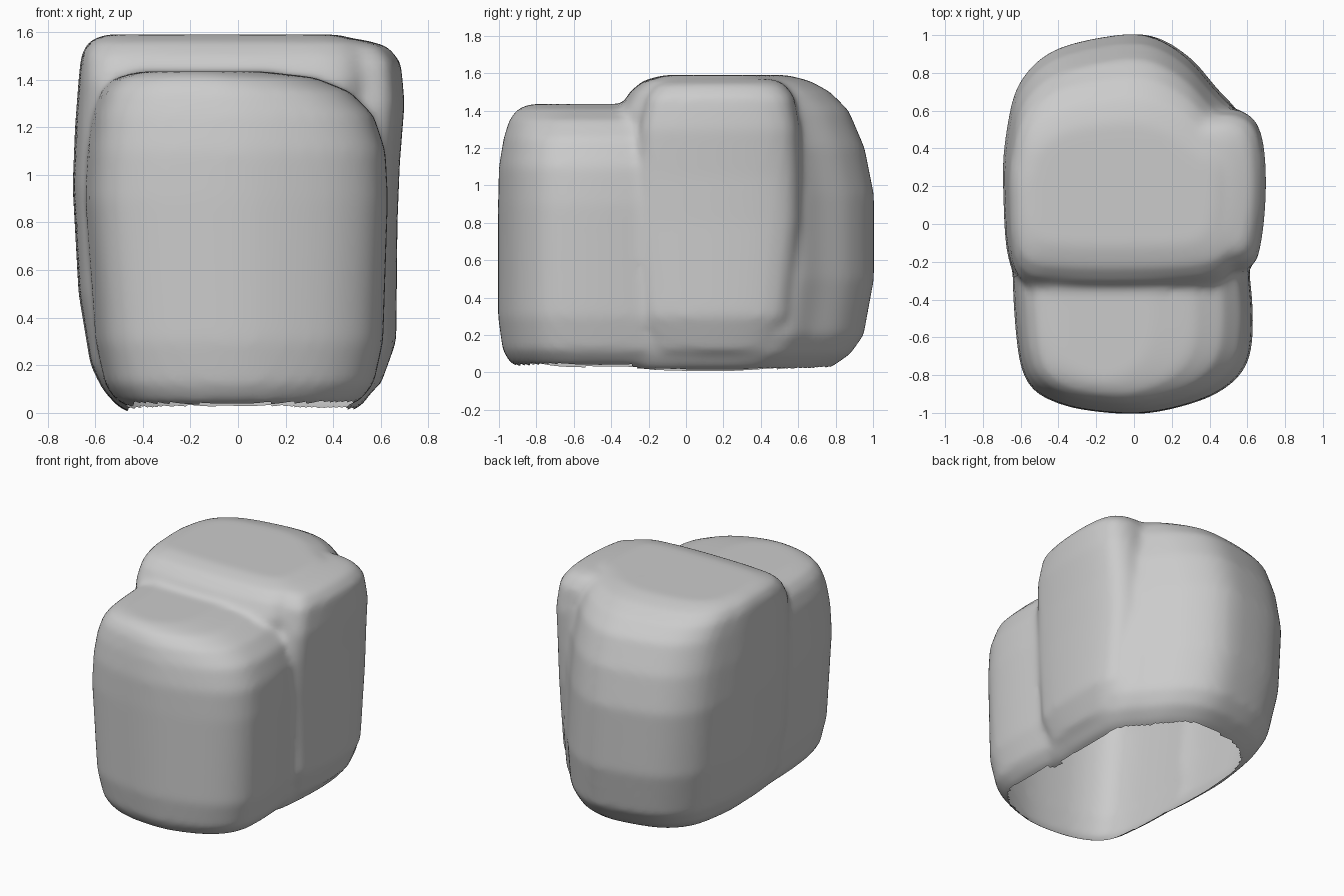
import bpy, bmesh, math
from mathutils import Vector

if "Cube" in bpy.data.objects:
    bpy.data.objects.remove(bpy.data.objects["Cube"])


def smooth_outline(pts, steps=6):
    """Closed Catmull-Rom curve through pts, normalised to a -1..1 box."""
    out, n = [], len(pts)
    P = [Vector(p) for p in pts]
    for i in range(n):
        a, b, c, d = (P[(i + k) % n] for k in (-1, 0, 1, 2))
        for s in range(steps):
            t = s / steps
            out.append(0.5 * (2*b + (c - a)*t + (2*a - 5*b + 4*c - d)*t*t
                              + (3*b - a - 3*c + d)*t**3))
    x0, x1 = min(p.x for p in out), max(p.x for p in out)
    y0, y1 = min(p.y for p in out), max(p.y for p in out)
    return [((p.x - x0)/(x1 - x0), (p.y - y0)/(y1 - y0)) for p in out]


def loft(bm, pts, levels):
    """Closed solid: the outline fitted to (z, x0, x1, y0, y1) at each level."""
    shape = smooth_outline(pts)
    rings = [[bm.verts.new((x0 + u*(x1 - x0), y0 + v*(y1 - y0), z)) for u, v in shape]
             for z, x0, x1, y0, y1 in levels]
    n = len(shape)
    faces = [bm.faces.new(rings[0]), bm.faces.new(rings[-1])]
    for lo, hi in zip(rings, rings[1:]):
        for i in range(n):
            j = (i + 1) % n
            faces.append(bm.faces.new((lo[i], lo[j], hi[j], hi[i])))
    bmesh.ops.recalc_face_normals(bm, faces=faces)


bm = bmesh.new()

# lower front block
loft(bm, [(-.1, -1), (-.4, -.95), (-.58, -.82), (-.64, -.5), (-.65, 0), (-.6, .35),
          (0, .4), (.5, .35), (.6, -.2), (.625, -.55), (.58, -.76), (.42, -.9), (.15, -.985)],
     [(.015, -.45, .42, -.86, .4), (.05, -.52, .51, -.94, .4), (.12, -.57, .57, -.98, .4),
      (.3, -.61, .61, -1.005, .4), (.9, -.655, .63, -1.005, .4), (1.1, -.645, .62, -1.0, .4),
      (1.25, -.625, .57, -.975, .4), (1.35, -.59, .47, -.945, .4),
      (1.41, -.53, .32, -.9, .35), (1.435, -.42, .1, -.83, .3)])

# taller back block
loft(bm, [(-.69, .2), (-.67, .5), (-.6, .75), (-.42, .92), (-.1, 1), (.1, .99), (.28, .88),
          (.42, .72), (.54, .58), (.58, .4), (.57, 0), (.5, -.28), (.2, -.36), (-.4, -.36),
          (-.64, -.26)],
     [(-.002, -.45, .45, -.3, .68), (.03, -.51, .52, -.36, .78), (.1, -.57, .57, -.36, .88),
      (.2, -.62, .6, -.36, .95), (.5, -.67, .6, -.36, 1.005), (.95, -.695, .58, -.36, 1.005),
      (1.2, -.685, .58, -.36, .955), (1.4, -.67, .57, -.36, .87), (1.5, -.66, .56, -.3, .77),
      (1.56, -.63, .53, -.23, .66), (1.59, -.56, .42, -.12, .54)])

# raised pod on the right side
loft(bm, [(.2, -.2), (.45, -.28), (.62, -.25), (.67, -.1), (.69, .2), (.67, .46),
          (.6, .58), (.45, .6), (.2, .5)],
     [(.04, .1, .48, -.1, .42), (.12, .1, .6, -.2, .5), (.3, .1, .665, -.25, .57),
      (.8, .1, .67, -.28, .62), (1.05, .1, .68, -.28, .62), (1.3, .1, .7, -.26, .61),
      (1.47, .1, .685, -.22, .58), (1.54, .1, .63, -.17, .53), (1.57, .1, .52, -.08, .47)])

mesh = bpy.data.meshes.new("body_shell")
bm.to_mesh(mesh)
bm.free()
body = bpy.data.objects.new("body_shell", mesh)
bpy.context.collection.objects.link(body)

# fuse the volumes and soften the joins
fuse = body.modifiers.new("fuse", 'REMESH')
fuse.mode, fuse.voxel_size = 'VOXEL', 0.025
soft = body.modifiers.new("soften", 'SMOOTH')
soft.factor, soft.iterations = 0.5, 8
dg = bpy.context.evaluated_depsgraph_get()
fused = bpy.data.meshes.new_from_object(body.evaluated_get(dg))
body.modifiers.clear()

# open the underside
bm = bmesh.new()
bm.from_mesh(fused)
bm.normal_update()
bmesh.ops.delete(bm, context='FACES', geom=[
    f for f in bm.faces if f.normal.z < -0.9 and f.calc_center_median().z < 0.06])
for f in bm.faces:
    f.smooth = True
bm.to_mesh(fused)
bm.free()
body.data = fused
